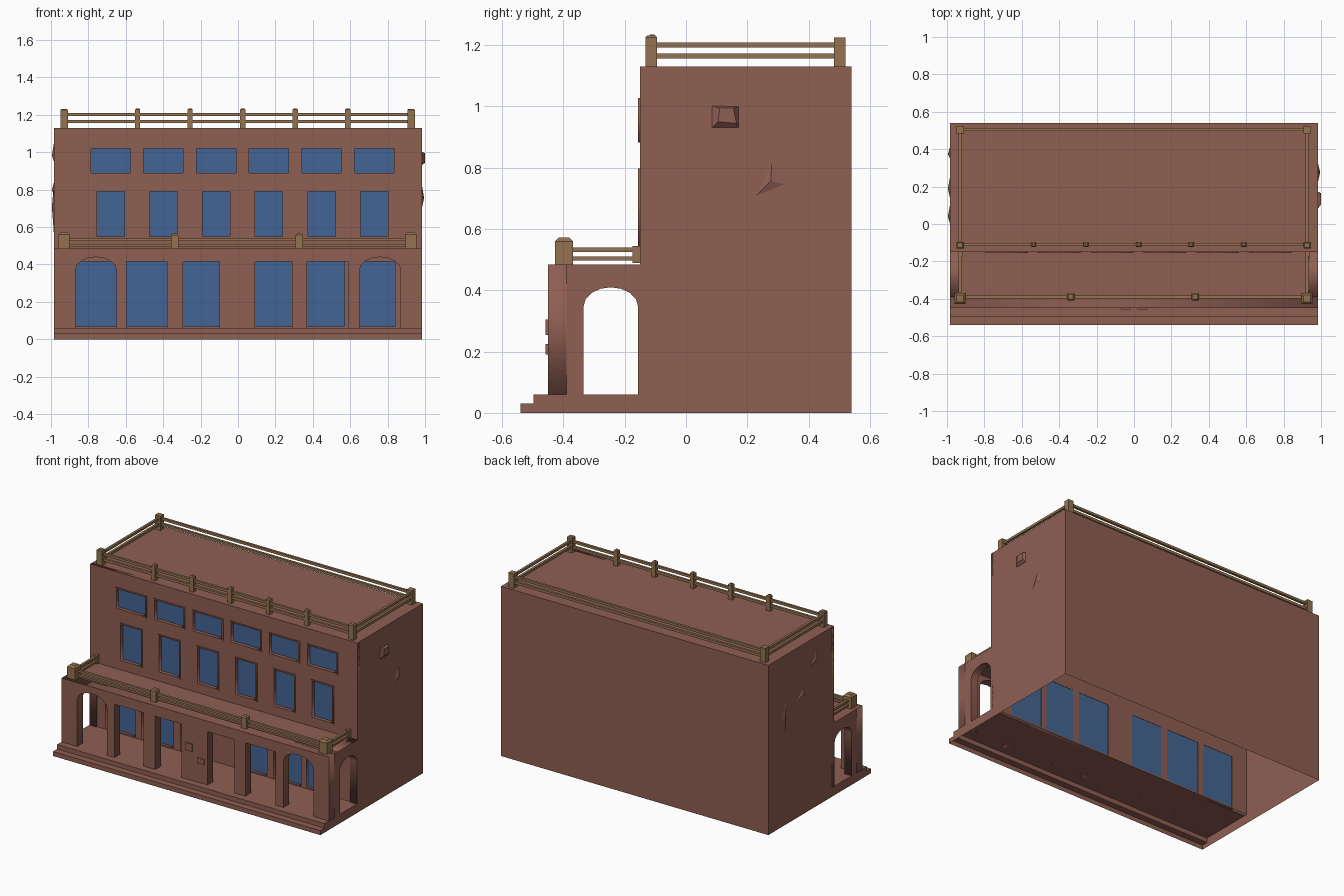
import bpy, bmesh, math

if "Cube" in bpy.data.objects:
    bpy.data.objects.remove(bpy.data.objects["Cube"])

def material(name, rgb):
    m = bpy.data.materials.new(name)
    m.diffuse_color = (*rgb, 1)
    m.use_nodes = True
    m.node_tree.nodes["Principled BSDF"].inputs["Base Color"].default_value = m.diffuse_color
    return m

BRICK = material("red brown plaster", (0.275, 0.113, 0.086))
GLASS = material("blue glass", (0.056, 0.130, 0.295))
WOOD = material("tan wood", (0.296, 0.171, 0.082))

def finish(bm, name, mat, recalc=True):
    bmesh.ops.remove_doubles(bm, verts=bm.verts, dist=1e-5)
    if recalc:
        bmesh.ops.recalc_face_normals(bm, faces=bm.faces)
    me = bpy.data.meshes.new(name)
    bm.to_mesh(me)
    bm.free()
    me.materials.append(mat)
    ob = bpy.data.objects.new(name, me)
    bpy.context.collection.objects.link(ob)
    return ob

def face(bm, pts):
    bm.faces.new([bm.verts.new(p) for p in pts])

def box(bm, x0, x1, y0, y1, z0, z1, chamfer=0.0):
    """Box, optionally with a chamfered top."""
    rings = [(z0, 0), (z1 - chamfer, 0)] + ([(z1, chamfer)] if chamfer else [])
    rows = [[bm.verts.new(p) for p in ((x0 + c, y0 + c, z), (x1 - c, y0 + c, z),
                                       (x1 - c, y1 - c, z), (x0 + c, y1 - c, z))] for z, c in rings]
    bm.faces.new(rows[0][::-1])
    bm.faces.new(rows[-1])
    for a, b in zip(rows, rows[1:]):
        for i in range(4):
            j = (i + 1) % 4
            bm.faces.new((a[i], a[j], b[j], b[i]))

def rect(x0, x1, z0, z1):
    return [(x0, z0), (x1, z0), (x1, z1), (x0, z1)]

def panel(name, loops, lo, hi, axis, mat):
    """Flat panel with holes, between lo and hi along the given axis."""
    cu = bpy.data.curves.new(name, 'CURVE')
    cu.dimensions, cu.fill_mode, cu.extrude = '2D', 'BOTH', (hi - lo) / 2
    for loop in loops:
        s = cu.splines.new('POLY')
        s.points.add(len(loop) - 1)
        for p, (a, b) in zip(s.points, loop):
            p.co = (a, b, 0, 1)
        s.use_cyclic_u = True
    tmp = bpy.data.objects.new(name + "_curve", cu)
    bpy.context.collection.objects.link(tmp)
    dg = bpy.context.evaluated_depsgraph_get()
    me = bpy.data.meshes.new_from_object(tmp.evaluated_get(dg))
    bm = bmesh.new()
    bm.from_mesh(me)
    bpy.data.objects.remove(tmp)
    bpy.data.meshes.remove(me)
    mid = (lo + hi) / 2
    for v in bm.verts:
        a, b, d = v.co
        v.co = (a, mid + d, b) if axis == 'y' else (mid + d, a, b)
    return finish(bm, name, mat)

def arch(a0, a1, z0, spring, top, n=8):
    c, r = (a0 + a1) / 2, (a1 - a0) / 2
    curve = [(c - r * math.cos(math.pi * i / n), spring + (top - spring) * math.sin(math.pi * i / n))
             for i in range(n + 1)]
    return [(a0, z0)] + curve + [(a1, z0)]

def comb(a0, a1, z0, z1, openings):
    """Wall outline whose openings reach the floor."""
    pts = [(a0, z0)]
    for o in openings:
        pts += o
    return pts + [(a1, z0), (a1, z1), (a0, z1)]

W, F, B, H = 0.985, -0.15, 0.54, 1.13      # half width, main front, back, height
PF, PH, FL = -0.45, 0.485, 0.06            # porch front, porch height, floor level

# main block: back, sides and roof, open underneath
bm = bmesh.new()
face(bm, [(W, B, 0), (-W, B, 0), (-W, B, H), (W, B, H)])
face(bm, [(W, F, 0), (W, B, 0), (W, B, H), (W, F, H)])
face(bm, [(-W, B, 0), (-W, F, 0), (-W, F, H), (-W, B, H)])
face(bm, [(-W, F, H), (W, F, H), (W, B, H), (-W, B, H)])
finish(bm, "main_walls_and_roof", BRICK, False)

# steps and porch floor, open underneath
bm = bmesh.new()
prof = [(-0.54, 0), (-0.54, 0.03), (-0.497, 0.03), (-0.497, FL), (PF, FL), (F, FL)]
for (y0, z0), (y1, z1) in zip(prof, prof[1:]):
    face(bm, [(-W, y0, z0), (W, y0, z0), (W, y1, z1), (-W, y1, z1)])
ends = prof[:4] + prof[5:] + [(F, 0)]
face(bm, [(W, y, z) for y, z in reversed(ends)])
face(bm, [(-W, y, z) for y, z in ends])
finish(bm, "steps_and_porch_floor", BRICK, False)

# main front wall with three rows of windows
ground = [(-0.87, -0.65), (-0.605, -0.37), (-0.32, -0.095),
          (0.09, 0.32), (0.365, 0.57), (0.61, 0.84)]
windows = [rect(a, b, 0.068, 0.415) for a, b in ground]
upper = []
for i in range(6):
    c = -0.681 + 0.282 * i
    upper.append((c - 0.074, c + 0.074, 0.55, 0.79))
    upper.append((c - 0.106, c + 0.106, 0.89, 1.02))
windows += [rect(*u) for u in upper]
panel("main_front_wall", [rect(-W, W, FL, H)] + windows, F, F + 0.02, 'y', BRICK)

# glass panes, recessed in the wall
bm = bmesh.new()
for w in windows:
    face(bm, [(x, F + 0.018, z) for x, z in w])
finish(bm, "window_glass", GLASS, False)

# thin raised lips round the upper windows
for n, (a, b, c, d) in enumerate(upper):
    e = 0.008
    panel(f"window_frame_{n + 1}", [rect(a - e, b + e, c - e, d + e), rect(a, b, c, d)],
          F - 0.006, F + 0.001, 'y', BRICK)

# porch front with arched and square openings
opens = [arch(-0.87, -0.65, FL, 0.37, 0.44)]
opens += [rect(a, b, FL, 0.415) for a, b in
          ((-0.595, -0.38), (-0.295, -0.10), (0.09, 0.29), (0.37, 0.59))]
opens = [opens[0]] + [[o[0], o[3], o[2], o[1]] for o in opens[1:]]
opens.append(arch(0.65, 0.87, FL, 0.37, 0.44))
panel("porch_front", [comb(-W, W, FL, PH, opens)], PF, PF + 0.06, 'y', BRICK)

# porch ends with an arch each
for side, lo, hi in (("left", -W, -W + 0.05), ("right", W - 0.05, W)):
    panel(f"porch_end_{side}",
          [comb(PF + 0.06, F, FL, PH, [arch(-0.335, -0.156, FL, 0.345, 0.41)])], lo, hi, 'x', BRICK)

# porch roof
bm = bmesh.new()
box(bm, -W + 0.001, W - 0.001, PF + 0.001, F, PH - 0.035, PH)
finish(bm, "porch_roof", BRICK)

# roof railing posts
bm = bmesh.new()
for x in (-0.93, 0.925):
    box(bm, x - 0.02, x + 0.02, -0.132, -0.095, H, 1.232, 0.006)
    box(bm, x - 0.02, x + 0.02, 0.483, 0.52, H, 1.225)
for i in range(5):
    x = -0.537 + 0.281 * i
    box(bm, x - 0.014, x + 0.014, -0.124, -0.096, H, 1.235, 0.007)
finish(bm, "roof_railing_posts", WOOD)

# roof rails on all four sides
bm = bmesh.new()
t = 0.008
for z0, z1 in ((1.156, 1.173), (1.193, 1.209)):
    for y in (-0.11, 0.505):
        box(bm, -0.93, 0.925, y - t, y + t, z0, z1)
    for x in (-0.93, 0.925):
        box(bm, x - t, x + t, -0.11, 0.505, z0, z1)
finish(bm, "roof_rails", WOOD)

# porch railing posts
bm = bmesh.new()
for x in (-0.93, 0.925):
    box(bm, x - 0.03, x + 0.03, -0.428, -0.368, PH, 0.572, 0.012)
    box(bm, x - 0.012, x + 0.012, -0.175, F, 0.49, 0.545)
for x in (-0.338, 0.328):
    box(bm, x - 0.02, x + 0.02, -0.41, -0.37, PH, 0.565, 0.008)
finish(bm, "porch_railing_posts", WOOD)

# porch rails on front and ends
bm = bmesh.new()
for z0, z1 in ((0.497, 0.510), (0.525, 0.540)):
    box(bm, -0.93, 0.925, -0.39 - t, -0.39 + t, z0, z1)
    for x in (-0.93, 0.925):
        box(bm, x - t, x + t, -0.39, F, z0, z1)
finish(bm, "porch_rails", WOOD)

# exposed bricks on the middle pillar and the right wall
bm = bmesh.new()
box(bm, -0.07, -0.02, PF - 0.008, PF + 0.01, 0.255, 0.305)
box(bm, 0.02, 0.07, PF - 0.008, PF + 0.01, 0.19, 0.225)
outer = [(0.083, 0.93), (0.173, 0.93), (0.173, 1.0), (0.083, 1.003)]
inner = [(0.105, 0.95), (0.165, 0.945), (0.155, 0.995), (0.11, 0.995)]
rows = [[bm.verts.new((x, y, z)) for y, z in pts] for x, pts in ((W - 0.002, outer), (W + 0.015, inner))]
bm.faces.new(rows[1])
for i in range(4):
    j = (i + 1) % 4
    bm.faces.new((rows[0][i], rows[0][j], rows[1][j], rows[1][i]))
finish(bm, "exposed_bricks", BRICK)

# chipped plaster flakes on the side walls
bm = bmesh.new()
for s, tri in ((1, ((0.225, 0.705), (0.325, 0.745), (0.28, 0.82))),
               (-1, ((0.0, 0.95), (0.10, 0.95), (0.03, 1.05))),
               (-1, ((0.14, 0.79), (0.25, 0.77), (0.18, 0.84))),
               (-1, ((0.36, 0.56), (0.41, 0.72), (0.35, 0.84)))):
    base = [bm.verts.new((s * (W - 0.001), y, z)) for y, z in tri]
    cy, cz = sum(p[0] for p in tri) / 3, sum(p[1] for p in tri) / 3
    tip = bm.verts.new((s * (W + 0.01), cy, cz))
    bm.faces.new(base)
    for i in range(3):
        bm.faces.new((base[i], base[(i + 1) % 3], tip))
finish(bm, "plaster_chips", BRICK)
